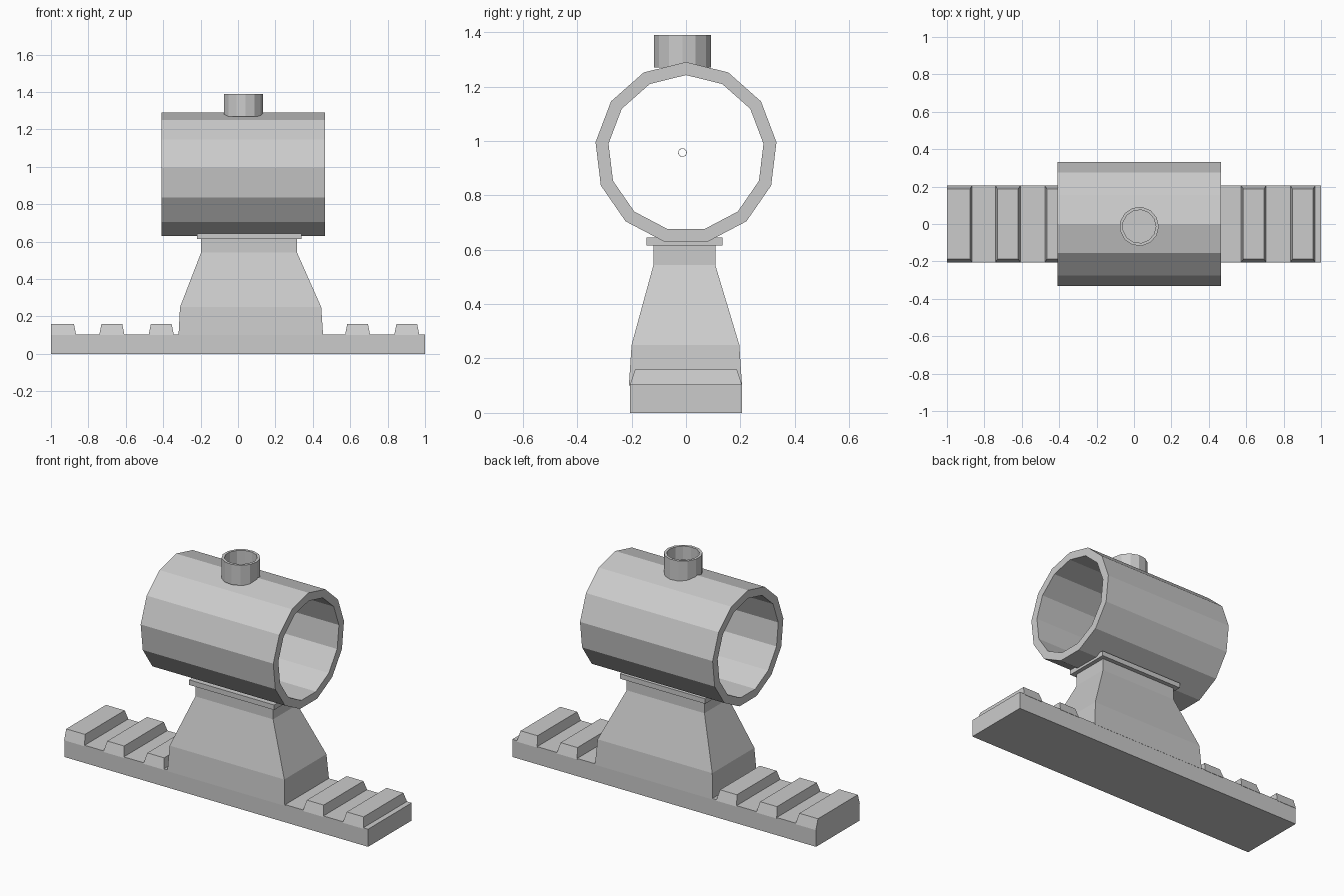
import bpy, bmesh
from math import pi, sin, cos
from mathutils import Vector

if "Cube" in bpy.data.objects:
    bpy.data.objects.remove(bpy.data.objects["Cube"])


def finish(name, bm):
    bmesh.ops.recalc_face_normals(bm, faces=bm.faces)
    me = bpy.data.meshes.new(name)
    bm.to_mesh(me)
    bm.free()
    ob = bpy.data.objects.new(name, me)
    bpy.context.collection.objects.link(ob)
    return ob


def loft(name, levels):
    """Stack of rectangles (z, x0, x1, y0, y1), capped at both ends."""
    bm = bmesh.new()
    rings = [[bm.verts.new(p) for p in
              ((x0, y0, z), (x1, y0, z), (x1, y1, z), (x0, y1, z))]
             for z, x0, x1, y0, y1 in levels]
    for a, b in zip(rings, rings[1:]):
        for i in range(4):
            j = (i + 1) % 4
            bm.faces.new((a[i], a[j], b[j], b[i]))
    bm.faces.new(rings[0][::-1])
    bm.faces.new(rings[-1])
    return finish(name, bm)


def lathe(name, profile, origin, axis, sides, closed=True):
    """Sweep (radius, height) profile round an axis through origin."""
    bm = bmesh.new()
    o = Vector(origin)

    def point(r, h, k):
        a = 2 * pi * k / sides
        if axis == 'X':
            return o + Vector((h, r * sin(a), r * cos(a)))
        return o + Vector((r * cos(a), r * sin(a), h))

    rings = [[bm.verts.new(point(r, h, k)) for k in range(sides)]
             for r, h in profile]
    pairs = list(zip(rings, rings[1:]))
    if closed:
        pairs.append((rings[-1], rings[0]))
    for a, b in pairs:
        for i in range(sides):
            j = (i + 1) % sides
            bm.faces.new((a[i], a[j], b[j], b[i]))
    if not closed:
        bm.faces.new(rings[0][::-1])
        bm.faces.new(rings[-1])
    return finish(name, bm)


# Rail with evenly spaced cross teeth
loft("rail_base", [(0, -1, 1, -.205, .205), (.105, -1, 1, -.205, .205)])
for n, x in enumerate((-1.0, -.742, -.478, .572, .835)):
    left = 0 if n == 0 else .012
    loft(f"rail_tooth_{n + 1}", [(.10, x, x + .135, -.207, .207),
                                 (.16, x + left, x + .123, -.187, .187)])

# Tapered pedestal and its top plate
loft("pedestal", [(.10, -.318, .455, -.21, .206),
                  (.25, -.31, .445, -.2, .196),
                  (.543, -.197, .315, -.12, .108),
                  (.62, -.197, .315, -.12, .108)])
loft("top_plate", [(.615, -.22, .34, -.146, .134),
                   (.645, -.22, .34, -.146, .134)])

# Thirteen sided open sight tube
lathe("sight_tube", [(.335, -.408), (.335, .465), (.287, .465), (.287, -.408)],
      (0, 0, .955), 'X', 13)

# Tiny aiming ring inside the tube
lathe("aiming_ring", [(.016, -.002), (.016, .002), (.014, .002), (.014, -.002)],
      (.03, -.013, .957), 'X', 16)

# Recessed adjustment turret on top
lathe("turret", [(.105, 1.27), (.105, 1.39), (.089, 1.39), (.089, 1.31)],
      (.028, -.013, 0), 'Z', 13, closed=False)
